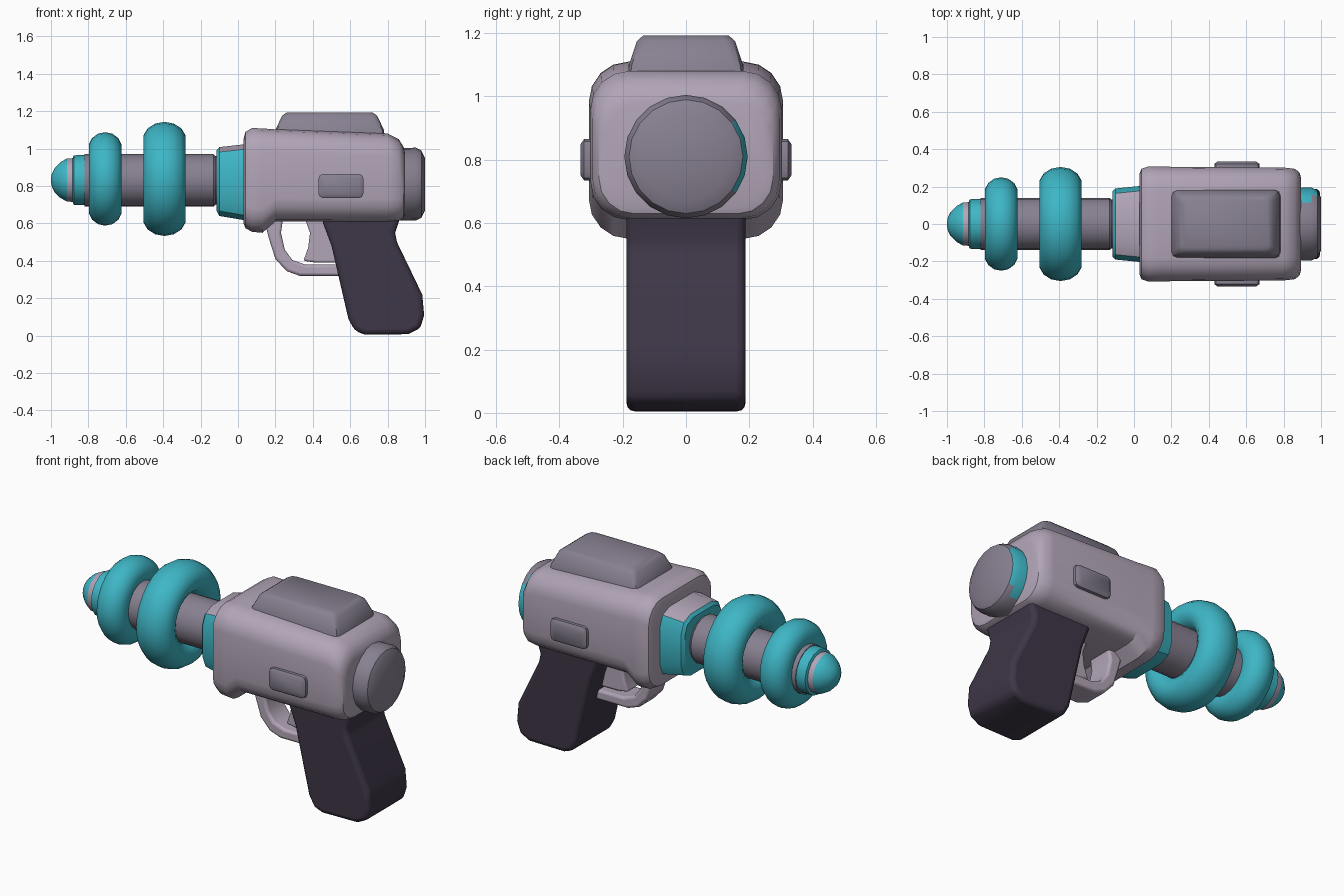
import bpy, bmesh, math
from mathutils import Vector

if "Cube" in bpy.data.objects:
    bpy.data.objects.remove(bpy.data.objects["Cube"])


def material(name, rgb):
    lin = [((c / 255 + 0.055) / 1.055) ** 2.4 for c in rgb] + [1.0]
    m = bpy.data.materials.new(name)
    m.use_nodes = True
    m.diffuse_color = lin
    m.node_tree.nodes["Principled BSDF"].inputs["Base Color"].default_value = lin
    return m


LILAC = material("pale lilac", (178, 165, 183))
GREY = material("mid grey", (136, 129, 145))
TEAL = material("teal", (62, 182, 198))
DARK = material("dark plum", (62, 54, 71))

AXES = {"x": lambda t, u, v: (t, u, v),
        "y": lambda t, u, v: (u, t, v),
        "z": lambda t, u, v: (u, v, t)}


def finish(name, bm, mats, rule=None, bevel=0, angle=35):
    """Turn a bmesh into a shaded object; rule picks the second material."""
    bmesh.ops.remove_doubles(bm, verts=bm.verts, dist=0.0005)
    bmesh.ops.recalc_face_normals(bm, faces=bm.faces)
    if rule:
        for f in bm.faces:
            f.material_index = int(rule(f.normal, f.calc_center_median()))
    mesh = bpy.data.meshes.new(name)
    bm.to_mesh(mesh)
    bm.free()
    for m in mats:
        mesh.materials.append(m)
    ob = bpy.data.objects.new(name, mesh)
    bpy.context.collection.objects.link(ob)
    if bevel:
        mod = ob.modifiers.new("Rounded edges", "BEVEL")
        mod.width, mod.segments, mod.limit_method = bevel, 3, "ANGLE"
        mod.angle_limit = math.radians(40)
    bpy.ops.object.select_all(action="DESELECT")
    ob.select_set(True)
    bpy.context.view_layer.objects.active = ob
    bpy.ops.object.shade_smooth_by_angle(angle=math.radians(angle))
    return ob


def loft(name, axis, sections, mats, seg=4, rule=None, angle=35):
    """Skin rounded rectangles: (t, centre u, centre v, half u, half v, radius)."""
    bm = bmesh.new()
    rings = []
    for t, cu, cv, hu, hv, r in sections:
        ring = []
        for k, (su, sv) in enumerate(((1, 1), (-1, 1), (-1, -1), (1, -1))):
            for i in range(seg + 1):
                a = math.pi / 2 * (k + i / seg)
                u = cu + su * (hu - r) + r * math.cos(a)
                v = cv + sv * (hv - r) + r * math.sin(a)
                ring.append(bm.verts.new(AXES[axis](t, u, v)))
        rings.append(ring)
    n = len(rings[0])
    for a, b in zip(rings, rings[1:]):
        for i in range(n):
            j = (i + 1) % n
            bm.faces.new((a[i], a[j], b[j], b[i]))
    bm.faces.new(rings[0])
    bm.faces.new(rings[-1])
    return finish(name, bm, mats, rule, 0, angle)


def turned(name, z, profile, mats, **kw):
    """Round part along x from (x, radius) pairs."""
    return loft(name, "x", [(x, 0, z, r, r, r) for x, r in profile], mats, **kw)


def slab(name, outline, half, mats, bevel):
    """Side outline in x-z, extruded across y, with rounded edges."""
    bm = bmesh.new()
    f = bm.faces.new([bm.verts.new((x, -half, z)) for x, z in outline])
    side = bmesh.ops.extrude_face_region(bm, geom=[f])["geom"]
    verts = [g for g in side if isinstance(g, bmesh.types.BMVert)]
    bmesh.ops.translate(bm, verts=verts, vec=Vector((0, 2 * half, 0)))
    return finish(name, bm, mats, None, bevel)


def span(x, half_y, low, high, r):
    return (x, 0, (low + high) / 2, half_y, (high - low) / 2, r)


# Main housing, deeper at its front end
loft("housing", "x", [
    span(0.03, 0.27, 0.60, 1.05, 0.10), span(0.04, 0.295, 0.575, 1.09, 0.12),
    span(0.075, 0.307, 0.555, 1.11, 0.125), span(0.13, 0.307, 0.55, 1.108, 0.125),
    span(0.20, 0.306, 0.61, 1.103, 0.125), span(0.80, 0.302, 0.61, 1.08, 0.12),
    span(0.86, 0.295, 0.615, 1.05, 0.12), span(0.885, 0.275, 0.63, 1.01, 0.11),
    span(0.892, 0.25, 0.65, 0.98, 0.10)], [LILAC])

# Raised plate on the roof
loft("roof_plate", "z", [
    (1.06, 0.49, 0, 0.295, 0.185, 0.03), (1.10, 0.49, 0, 0.29, 0.18, 0.03),
    (1.175, 0.49, 0, 0.255, 0.155, 0.03), (1.193, 0.49, 0, 0.23, 0.135, 0.03)],
    [GREY], seg=2)

# Side buttons
for side, s in (("left", 1), ("right", -1)):
    loft("button_" + side, "y", [
        (s * 0.28, 0.55, 0.80, 0.12, 0.065, 0.025),
        (s * 0.322, 0.55, 0.80, 0.12, 0.065, 0.025),
        (s * 0.333, 0.55, 0.80, 0.105, 0.05, 0.02)], [GREY], seg=2)

# Rear cap with a teal flank
turned("rear_cap", 0.81, [(0.86, 0.193), (0.95, 0.195), (0.98, 0.18), (1.0, 0.14)],
       [GREY, TEAL], seg=5, rule=lambda n, c: n.y > 0.7 and abs(n.z) < 0.72)

# Collar between housing and barrel, pale on top
loft("collar", "x", [
    span(-0.115, 0.175, 0.67, 0.99, 0.08), span(-0.10, 0.19, 0.64, 1.008, 0.09),
    span(0.05, 0.205, 0.615, 1.025, 0.09)], [TEAL, LILAC], seg=2,
    rule=lambda n, c: n.z > 0.85)

# Barrel
turned("barrel", 0.83, [(-0.82, 0.14), (-0.13, 0.14), (-0.12, 0.13), (-0.09, 0.13)],
       [GREY], seg=5)

# Doughnut rings around the barrel
for name, x, major, thick, half_x in (("front_ring", -0.71, 0.165, 0.085, 0.09),
                                      ("rear_ring", -0.393, 0.213, 0.092, 0.115)):
    bm = bmesh.new()
    rows = []
    for i in range(28):
        a = math.tau * i / 28
        row = []
        for j in range(14):
            b = math.tau * j / 14
            r = major + thick * math.cos(b)
            row.append(bm.verts.new((x + half_x * math.sin(b), r * math.cos(a),
                                     0.838 + r * math.sin(a))))
        rows.append(row)
    for i in range(28):
        p, q = rows[i], rows[(i + 1) % 28]
        for j in range(14):
            k = (j + 1) % 14
            bm.faces.new((p[j], p[k], q[k], q[j]))
    finish(name, bm, [TEAL], None, 0, 60)

# Muzzle band and nose
turned("muzzle_band", 0.832, [(-0.885, 0.115), (-0.878, 0.132), (-0.81, 0.135),
                              (-0.80, 0.12)], [TEAL])
turned("nose", 0.832, [(-0.86, 0.118), (-0.915, 0.115), (-0.95, 0.095),
                       (-0.98, 0.065), (-0.995, 0.035), (-1.0, 0.012)],
       [LILAC, TEAL], rule=lambda n, c: c.x < -0.92, angle=50)

# Grip
slab("grip", [(0.45, 0.64), (0.455, 0.60), (0.50, 0.48), (0.59, 0.09), (0.625, 0.025),
              (0.68, 0.005), (0.91, 0.008), (0.975, 0.04), (0.995, 0.11), (0.985, 0.22),
              (0.85, 0.50), (0.84, 0.55), (0.86, 0.61), (0.86, 0.64)],
     0.188, [DARK], 0.06)

# Trigger guard and trigger
slab("trigger_guard", [(0.14, 0.62), (0.165, 0.52), (0.20, 0.41), (0.26, 0.345),
                       (0.33, 0.32), (0.56, 0.32), (0.54, 0.38), (0.36, 0.38),
                       (0.29, 0.405), (0.25, 0.46), (0.23, 0.55), (0.24, 0.62)],
     0.08, [LILAC], 0.015)
slab("trigger", [(0.36, 0.62), (0.385, 0.55), (0.375, 0.47), (0.35, 0.40), (0.42, 0.39),
                 (0.54, 0.39), (0.50, 0.62)], 0.05, [LILAC], 0.012)
